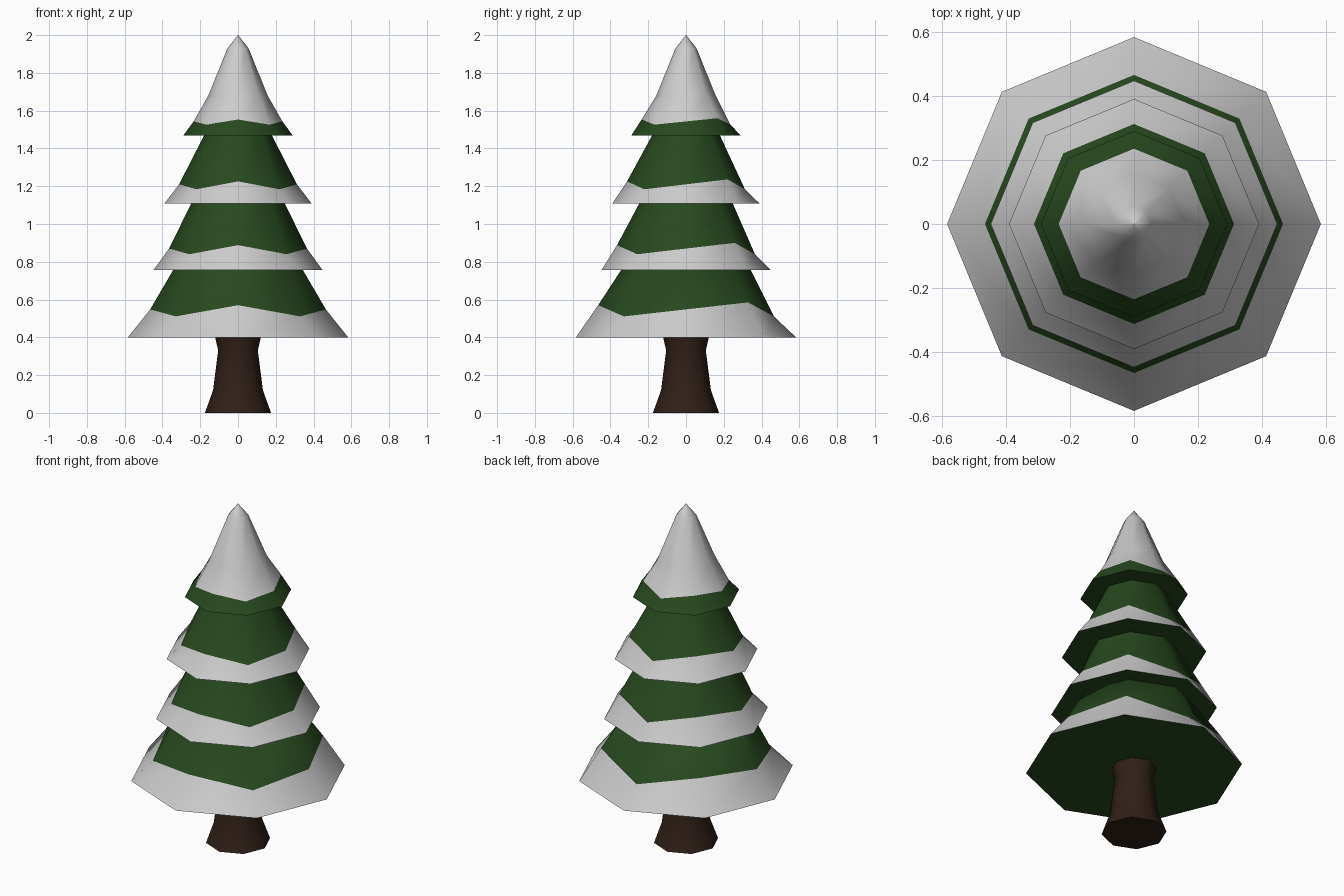
import bpy, math

if "Cube" in bpy.data.objects:
    bpy.data.objects.remove(bpy.data.objects["Cube"])

SIDES = 8


def material(name, rgb):
    m = bpy.data.materials.new(name)
    m.diffuse_color = (*rgb, 1)
    m.use_nodes = True
    m.node_tree.nodes["Principled BSDF"].inputs["Base Color"].default_value = m.diffuse_color
    return m


green = material("needles", (0.02, 0.066, 0.013))
white = material("snow", (0.8, 0.8, 0.8))
brown = material("bark", (0.03, 0.014, 0.009))

# height offset of the wavy snow line at each spoke, starting at +x
WAVE = (0.0, 1.0, -1.0, 1.0, 0.0, -1.0, 0.6, -1.0)


def loft(name, rings, mats, slots):
    """Rings are (radius, z, wave height); slots give the material of each band."""
    verts, faces, ids = [], [], []
    for r, z, wave in rings:
        for i in range(SIDES):
            a = math.tau * i / SIDES
            verts.append((r * math.cos(a), r * math.sin(a), z + wave * WAVE[i]))
    for k in range(len(rings) - 1):
        for i in range(SIDES):
            j = (i + 1) % SIDES
            a, b = k * SIDES, (k + 1) * SIDES
            faces.append((a + i, a + j, b + j, b + i))
            ids.append(slots[k])
    faces.append(tuple(reversed(range(SIDES))))
    ids.append(0)
    last = (len(rings) - 1) * SIDES
    faces.append(tuple(range(last, last + SIDES)))
    ids.append(slots[-1])
    mesh = bpy.data.meshes.new(name)
    mesh.from_pydata(verts, [], faces)
    for m in mats:
        mesh.materials.append(m)
    for p, s in zip(mesh.polygons, ids):
        p.material_index = s
    mesh.update()
    obj = bpy.data.objects.new(name, mesh)
    bpy.context.collection.objects.link(obj)
    bpy.ops.object.select_all(action='DESELECT')
    obj.select_set(True)
    bpy.context.view_layer.objects.active = obj
    bpy.ops.object.shade_smooth_by_angle(angle=math.radians(60))
    return obj


# Trunk with flared foot
loft("trunk", [(0.175, 0, 0), (0.132, 0.12, 0), (0.105, 0.33, 0), (0.122, 0.405, 0)],
     [brown], [0, 0, 0])

# Three lower tiers: snowy flared rim, green upper slope, flat green underside
tiers = [
    ("lower_tier", (0.583, 0.40, 0), (0.465, 0.548, 0.037), (0.343, 0.757, 0)),
    ("middle_tier", (0.447, 0.757, 0), (0.365, 0.87, 0.03), (0.248, 1.108, 0)),
    ("upper_tier", (0.39, 1.108, 0), (0.312, 1.21, 0.026), (0.18, 1.468, 0)),
]
for name, rim, line, top in tiers:
    loft(name, [rim, line, top], [green, white], [1, 0])

# Top tier: green rim under a pointed snow cap
loft("snowy_top", [(0.29, 1.468, 0), (0.235, 1.543, 0.017), (0.157, 1.68, 0),
                   (0.056, 1.93, 0), (0.001, 2.0, 0)],
     [green, white], [0, 1, 1, 1])
